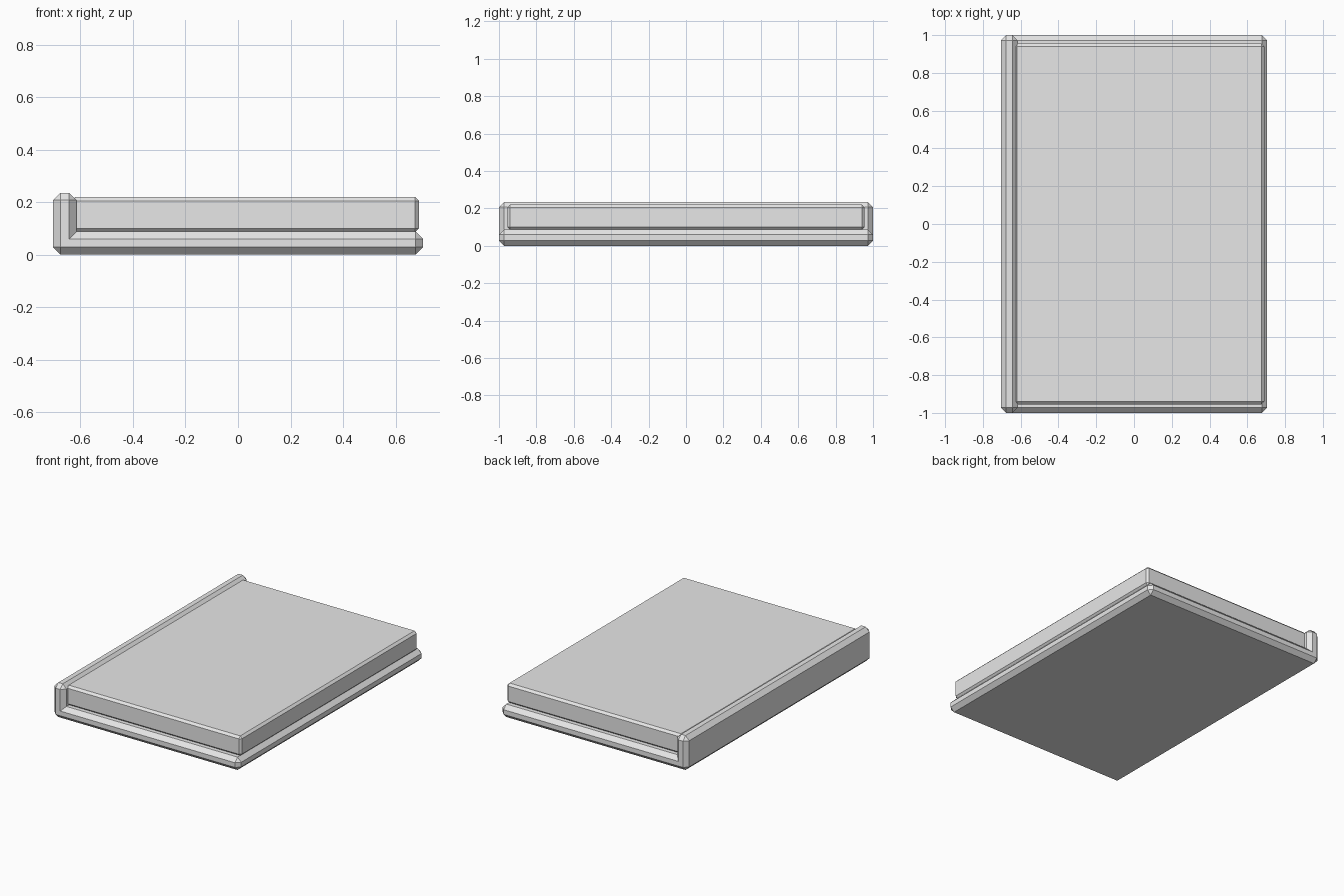
import bpy
import bmesh

default_cube = bpy.data.objects.get("Cube")
if default_cube:
    bpy.data.objects.remove(default_cube, do_unlink=True)

grey = bpy.data.materials.new("light grey")
grey.use_nodes = True
grey.diffuse_color = (0.8, 0.8, 0.8, 1)
grey.node_tree.nodes["Principled BSDF"].inputs["Base Color"].default_value = (0.8, 0.8, 0.8, 1)


def chamfered_extrusion(name, profile, half_depth, chamfer):
    """Extrude an x-z profile along y and chamfer every outward edge."""
    bm = bmesh.new()
    face = bm.faces.new([bm.verts.new((x, -half_depth, z)) for x, z in profile])
    moved = bmesh.ops.extrude_face_region(bm, geom=[face])["geom"]
    bmesh.ops.translate(bm, vec=(0, 2 * half_depth, 0),
                        verts=[v for v in moved if isinstance(v, bmesh.types.BMVert)])
    bmesh.ops.recalc_face_normals(bm, faces=bm.faces)
    outward = [e for e in bm.edges if e.is_convex]
    bmesh.ops.bevel(bm, geom=outward, offset=chamfer, offset_type='OFFSET',
                    segments=1, profile=0.5, affect='EDGES', clamp_overlap=True)
    bmesh.ops.recalc_face_normals(bm, faces=bm.faces)
    mesh = bpy.data.meshes.new(name)
    bm.to_mesh(mesh)
    bm.free()
    mesh.materials.append(grey)
    obj = bpy.data.objects.new(name, mesh)
    bpy.context.collection.objects.link(obj)
    return obj


# Cover: flat board with an upright spine along its right side
board_top, spine_top = 0.088, 0.235
outer, spine_inner = 0.705, -0.615
chamfered_extrusion("cover_and_spine", [
    (-outer, 0), (outer, 0), (outer, board_top),
    (spine_inner, board_top), (spine_inner, spine_top), (-outer, spine_top),
], 1.0, 0.028)

# Page block resting on the board, tucked slightly into the spine
left, right, bottom, top = -0.635, 0.69, 0.085, 0.22
chamfered_extrusion("page_block", [
    (left, bottom), (right, bottom), (right, top), (left, top),
], 0.955, 0.015)
